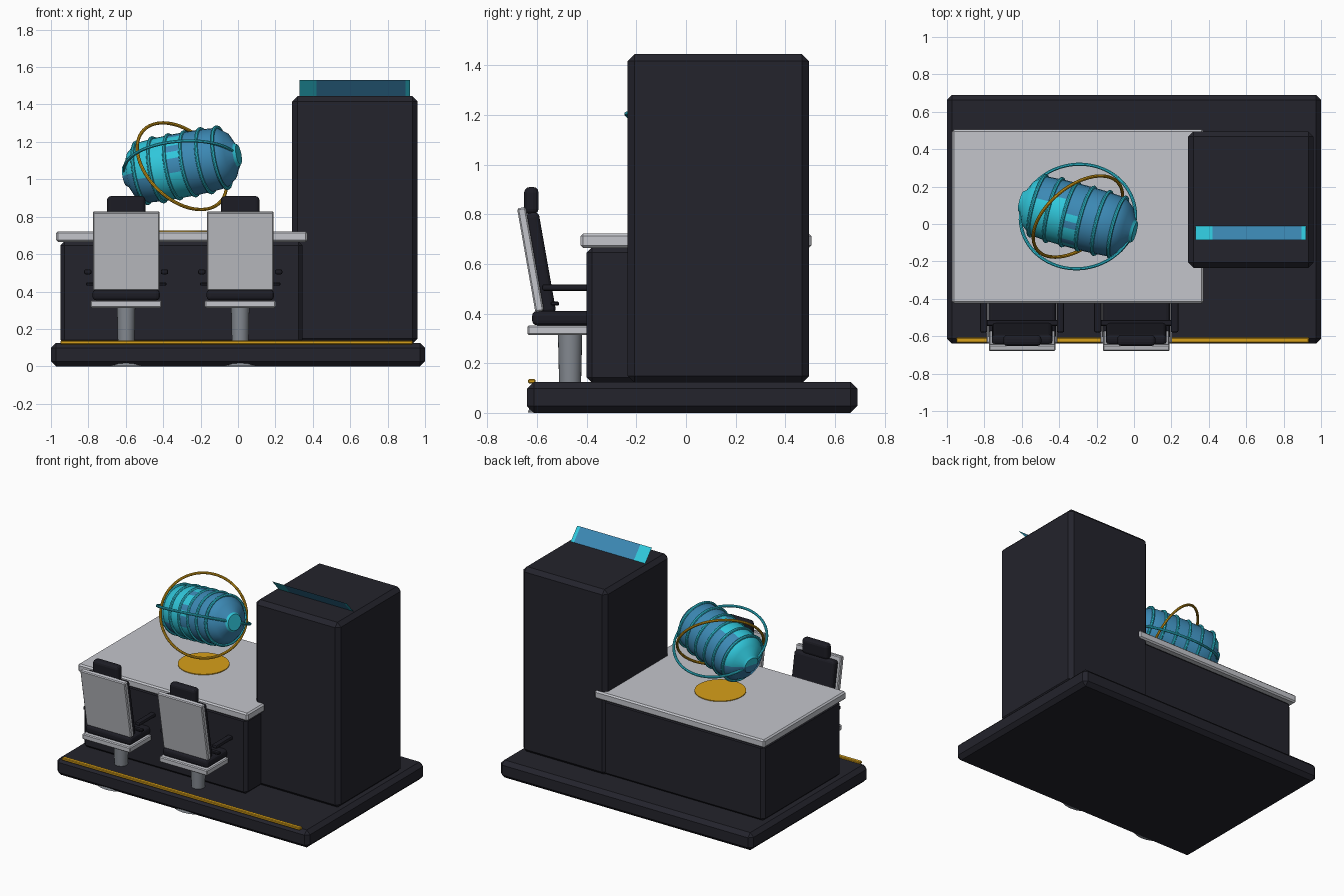
import bpy, bmesh, math
from mathutils import Vector, Matrix

if "Cube" in bpy.data.objects:
    bpy.data.objects.remove(bpy.data.objects["Cube"])


def material(name, rgb):
    m = bpy.data.materials.new(name)
    m.diffuse_color = (*rgb, 1)
    m.use_nodes = True
    m.node_tree.nodes["Principled BSDF"].inputs["Base Color"].default_value = m.diffuse_color
    return m


DARK = material("dark navy", (0.017, 0.017, 0.025))
BLACK = material("cushion black", (0.012, 0.012, 0.018))
LIGHT = material("light grey", (0.55, 0.56, 0.60))
METAL = material("mid grey", (0.23, 0.25, 0.28))
AMBER = material("amber", (0.68, 0.35, 0.01))
CYAN = material("cyan", (0.03, 0.58, 0.72))
BLUE = material("blue", (0.045, 0.25, 0.46))


def add_mesh(name, bm, *mats):
    me = bpy.data.meshes.new(name)
    bmesh.ops.recalc_face_normals(bm, faces=bm.faces)
    bm.to_mesh(me)
    bm.free()
    for m in mats:
        me.materials.append(m)
    ob = bpy.data.objects.new(name, me)
    bpy.context.collection.objects.link(ob)
    return ob


def box(name, x, y, z, mat, bevel=0.0, segments=1, tilt=0.0):
    """Box from (min, max) ranges, optionally bevelled and tilted about x."""
    bm = bmesh.new()
    size = Vector((x[1] - x[0], y[1] - y[0], z[1] - z[0]))
    bmesh.ops.create_cube(bm, size=1, matrix=Matrix.Diagonal((*size, 1)))
    if bevel:
        bmesh.ops.bevel(bm, geom=bm.edges[:], offset=bevel, segments=segments,
                        profile=0.5, affect='EDGES')
    ob = add_mesh(name, bm, mat)
    ob.location = ((x[0] + x[1]) / 2, (y[0] + y[1]) / 2, (z[0] + z[1]) / 2)
    ob.rotation_euler.x = math.radians(tilt)
    return ob


def smooth(ob):
    for o in bpy.context.selected_objects:
        o.select_set(False)
    ob.select_set(True)
    bpy.context.view_layer.objects.active = ob
    bpy.ops.object.shade_smooth_by_angle(angle=math.radians(35))


def cone(name, x, y, z, r1, r2, mat, segments=24):
    bm = bmesh.new()
    bmesh.ops.create_cone(bm, cap_ends=True, segments=segments, radius1=r1,
                          radius2=r2, depth=z[1] - z[0])
    ob = add_mesh(name, bm, mat)
    ob.location = (x, y, (z[0] + z[1]) / 2)
    smooth(ob)
    return ob


def ring(name, centre, normal, radius, tube, mat, major=48):
    rot = Vector(normal).to_track_quat('Z', 'Y').to_euler()
    bpy.ops.mesh.primitive_torus_add(location=centre, rotation=rot, major_radius=radius,
                                     minor_radius=tube, major_segments=major, minor_segments=8)
    ob = bpy.context.object
    ob.name = name
    ob.data.materials.append(mat)
    smooth(ob)
    return ob


# platform, desk and tower
box("platform", (-1, 1), (-0.64, 0.69), (0, 0.125), DARK, 0.027)
box("platform_light_strip", (-0.95, 0.935), (-0.636, -0.607), (0.118, 0.137), AMBER, 0.004)
box("desk_body", (-0.95, 0.345), (-0.40, 0.48), (0.12, 0.668), DARK, 0.022)
box("desk_top", (-0.972, 0.372), (-0.425, 0.505), (0.665, 0.722), LIGHT, 0.01)
box("tower", (0.29, 0.96), (-0.235, 0.495), (0.12, 1.445), DARK, 0.028)

# thin leaning screen on the tower, cyan border with blue field
bm = bmesh.new()
cuts = (0.33, 0.42, 0.895, 0.92)
cols = [(bm.verts.new((x, -0.085, 1.53)), bm.verts.new((x, -0.008, 1.443))) for x in cuts]
for i, (a, b) in enumerate(zip(cols, cols[1:])):
    bm.faces.new((a[0], a[1], b[1], b[0])).material_index = int(i == 1)
add_mesh("tower_screen", bm, CYAN, BLUE)

# glowing projector disc on the desk
CENTRE = Vector((-0.3, 0.04, 1.075))
cone("projector_disc", CENTRE.x, CENTRE.y, (0.718, 0.727), 0.168, 0.168, AMBER, 32)

# floating barrel: a lathed capsule on a tilted axis
AXIS = Vector((1, -0.27, 0.19)).normalized()
turn = AXIS.to_track_quat('Z', 'Y').to_matrix().to_4x4()
profile = [(0.0, -0.32), (0.055, -0.32), (0.065, -0.305), (0.125, -0.275), (0.163, -0.225),
           (0.170, -0.13), (0.172, -0.045)]
profile += [(r, -t) for r, t in reversed(profile)]
bm = bmesh.new()
verts = [bm.verts.new((r, 0, t)) for r, t in profile]
edges = [bm.edges.new(p) for p in zip(verts, verts[1:])]
bmesh.ops.spin(bm, geom=verts + edges, cent=(0, 0, 0), axis=(0, 0, 1),
               angle=math.tau, steps=28)
bmesh.ops.remove_doubles(bm, verts=bm.verts, dist=0.0005)
bm.transform(Matrix.Translation(CENTRE) @ turn)
for f in bm.faces:
    d = f.calc_center_median() - CENTRE
    t = d.dot(AXIS)
    # blue on the right half, the rear and the lower left, cyan elsewhere
    f.material_index = int(0.0 < t < 0.30 or (d.y > 0.09 and t > -0.2)
                           or (t < -0.12 and d.z < -0.06))
smooth(add_mesh("barrel", bm, CYAN, BLUE))
for i, t in enumerate((-0.225, -0.135, -0.045, 0.045, 0.135, 0.225)):
    ring(f"barrel_hoop_{i + 1}", CENTRE + AXIS * t, AXIS,
         0.166 if abs(t) > 0.2 else 0.173, 0.010, CYAN, 32)

# two orbit rings around the barrel
ring("cyan_orbit", CENTRE, (-0.06, 0.42, 0.906), 0.308, 0.009, CYAN, 64)
ring("amber_orbit", CENTRE - Vector((0, 0, 0.005)), (0.53, -0.64, 0.57), 0.281, 0.009, AMBER, 64)

# two chairs facing the desk
for n, cx in (("left", -0.598), ("right", 0.012)):
    def span(w):
        return (cx - w, cx + w)
    y0 = -0.467
    cone(f"{n}_chair_foot", cx, y0, (0.001, 0.03), 0.17, 0.16, METAL)
    cone(f"{n}_chair_post", cx, y0, (0.02, 0.32), 0.042, 0.049, METAL)
    box(f"{n}_chair_seat_pan", span(0.19), (-0.638, -0.30), (0.313, 0.353), LIGHT, 0.006)
    box(f"{n}_chair_seat_cushion", span(0.18), (-0.62, -0.31), (0.353, 0.41), BLACK, 0.02, 3)
    box(f"{n}_chair_back_shell", span(0.178), (-0.644, -0.609), (0.405, 0.83), LIGHT, 0.006, 1, 10)
    box(f"{n}_chair_back_cushion", span(0.162), (-0.613, -0.558), (0.395, 0.81), BLACK, 0.02, 3, 10)
    box(f"{n}_chair_headrest", span(0.103), (-0.652, -0.594), (0.80, 0.91), BLACK, 0.022, 3)
    box(f"{n}_chair_arm_bracket", span(0.215), (-0.545, -0.512), (0.432, 0.448), BLACK, 0.004)
    for side, s in (("left", -1), ("right", 1)):
        ax = cx + s * 0.205
        box(f"{n}_chair_{side}_arm", (ax - 0.02, ax + 0.02), (-0.58, -0.32),
            (0.492, 0.518), BLACK, 0.009, 2)
